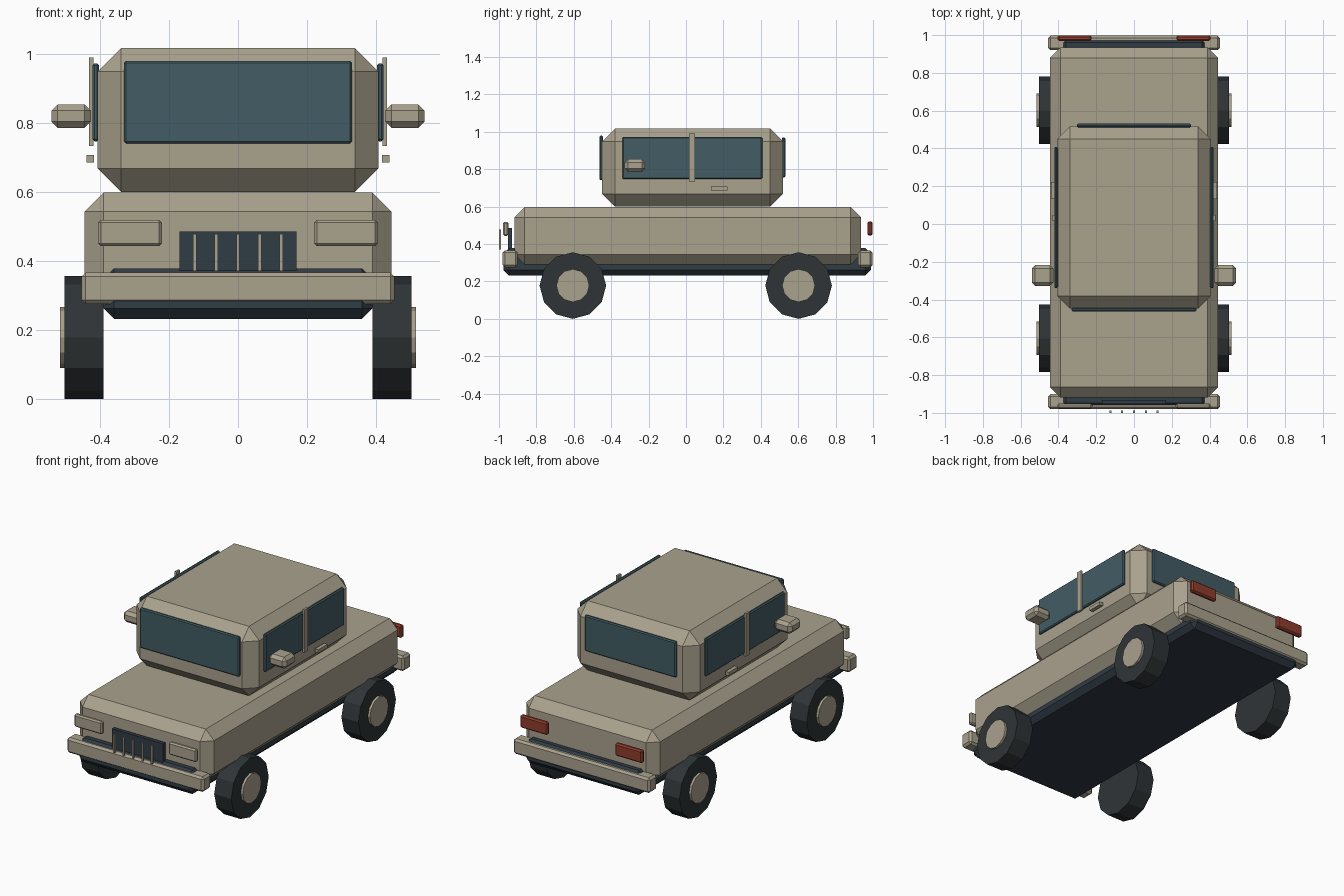
import bpy, bmesh
from math import pi
from mathutils import Matrix, Vector

if "Cube" in bpy.data.objects:
    bpy.data.objects.remove(bpy.data.objects["Cube"])


def material(name, rgb):
    m = bpy.data.materials.new(name)
    m.diffuse_color = (*rgb, 1)
    m.use_nodes = True
    m.node_tree.nodes["Principled BSDF"].inputs["Base Color"].default_value = m.diffuse_color
    return m


PAINT = material("paint", (0.40, 0.36, 0.27))
GLASS = material("glass", (0.055, 0.11, 0.13))
RUBBER = material("rubber", (0.028, 0.034, 0.037))
FRAME = material("frame", (0.03, 0.045, 0.06))
RED = material("red", (0.28, 0.045, 0.025))


def finish(name, bm, mat):
    bmesh.ops.recalc_face_normals(bm, faces=bm.faces)
    me = bpy.data.meshes.new(name)
    bm.to_mesh(me)
    bm.free()
    me.materials.append(mat)
    ob = bpy.data.objects.new(name, me)
    bpy.context.collection.objects.link(ob)
    return ob


def box(name, x, y, z, mat, chamfer=0.0):
    """Chamfered box from (min, max) ranges on each axis."""
    bm = bmesh.new()
    bmesh.ops.create_cube(bm, size=1)
    lo, hi = Vector((x[0], y[0], z[0])), Vector((x[1], y[1], z[1]))
    bmesh.ops.scale(bm, vec=hi - lo, verts=bm.verts)
    bmesh.ops.translate(bm, vec=(lo + hi) / 2, verts=bm.verts)
    if chamfer:
        bmesh.ops.bevel(bm, geom=bm.edges[:], offset=chamfer, segments=1,
                        affect='EDGES', profile=0.5)
    return finish(name, bm, mat)


def pair(name, x, y, z, mat, chamfer=0.0):
    """The same box on the right and the left side."""
    box("right_" + name, x, y, z, mat, chamfer)
    box("left_" + name, (-x[1], -x[0]), y, z, mat, chamfer)


def disc(name, x, y, z, radius, mat):
    """Twelve-sided cylinder along x."""
    bm = bmesh.new()
    bmesh.ops.create_cone(bm, cap_ends=True, segments=12, radius1=radius,
                          radius2=radius, depth=abs(x[1] - x[0]))
    bmesh.ops.transform(bm, verts=bm.verts,
                        matrix=Matrix.Translation(((x[0] + x[1]) / 2, y, z))
                        @ Matrix.Rotation(pi / 2, 4, 'Y'))
    return finish(name, bm, mat)


# Main masses
box("chassis", (-0.39, 0.39), (-0.977, 0.99), (0.232, 0.378), FRAME, 0.03)
box("body", (-0.445, 0.445), (-0.918, 0.935), (0.29, 0.598), PAINT, 0.055)
box("cabin", (-0.407, 0.407), (-0.448, 0.518), (0.60, 1.017), PAINT, 0.068)

# Bumpers
box("front_bumper", (-0.454, 0.454), (-0.98, -0.90), (0.275, 0.366), PAINT, 0.012)
box("rear_bumper", (-0.454, 0.454), (0.92, 0.997), (0.275, 0.366), PAINT, 0.012)

# Windows
box("windshield", (-0.331, 0.331), (-0.463, -0.444), (0.741, 0.98), GLASS, 0.006)
box("rear_window", (-0.303, 0.303), (0.512, 0.531), (0.755, 0.97), GLASS, 0.006)
pair("side_window", (0.403, 0.422), (-0.34, 0.408), (0.747, 0.973), GLASS, 0.006)
pair("window_pillar", (0.419, 0.432), (0.015, 0.048), (0.733, 0.99), PAINT)

# Door handles and mirrors
pair("door_handle", (0.417, 0.44), (0.133, 0.222), (0.686, 0.707), PAINT)
pair("mirror", (0.427, 0.541), (-0.328, -0.218), (0.786, 0.854), PAINT, 0.018)

# Lights
pair("headlight", (0.221, 0.406), (-0.978, -0.95), (0.443, 0.519), PAINT, 0.008)
pair("tail_light", (0.225, 0.406), (0.97, 0.998), (0.445, 0.521), RED, 0.008)

# Grille with upright bars
box("grille", (-0.17, 0.17), (-0.953, -0.931), (0.363, 0.485), FRAME)
for i in range(5):
    cx = (i - 2) * 0.0625
    box(f"grille_bar_{i + 1}", (cx - 0.005, cx + 0.005), (-1.0, -0.988),
        (0.37, 0.478), PAINT)

# Wheels
for end, y in (("front", -0.605), ("rear", 0.602)):
    for side, s in (("right", 1), ("left", -1)):
        disc(f"{end}_{side}_tyre", (0.39 * s, 0.503 * s), y, 0.178, 0.178, RUBBER)
        disc(f"{end}_{side}_hub", (0.48 * s, 0.517 * s), y, 0.178, 0.088, PAINT)
